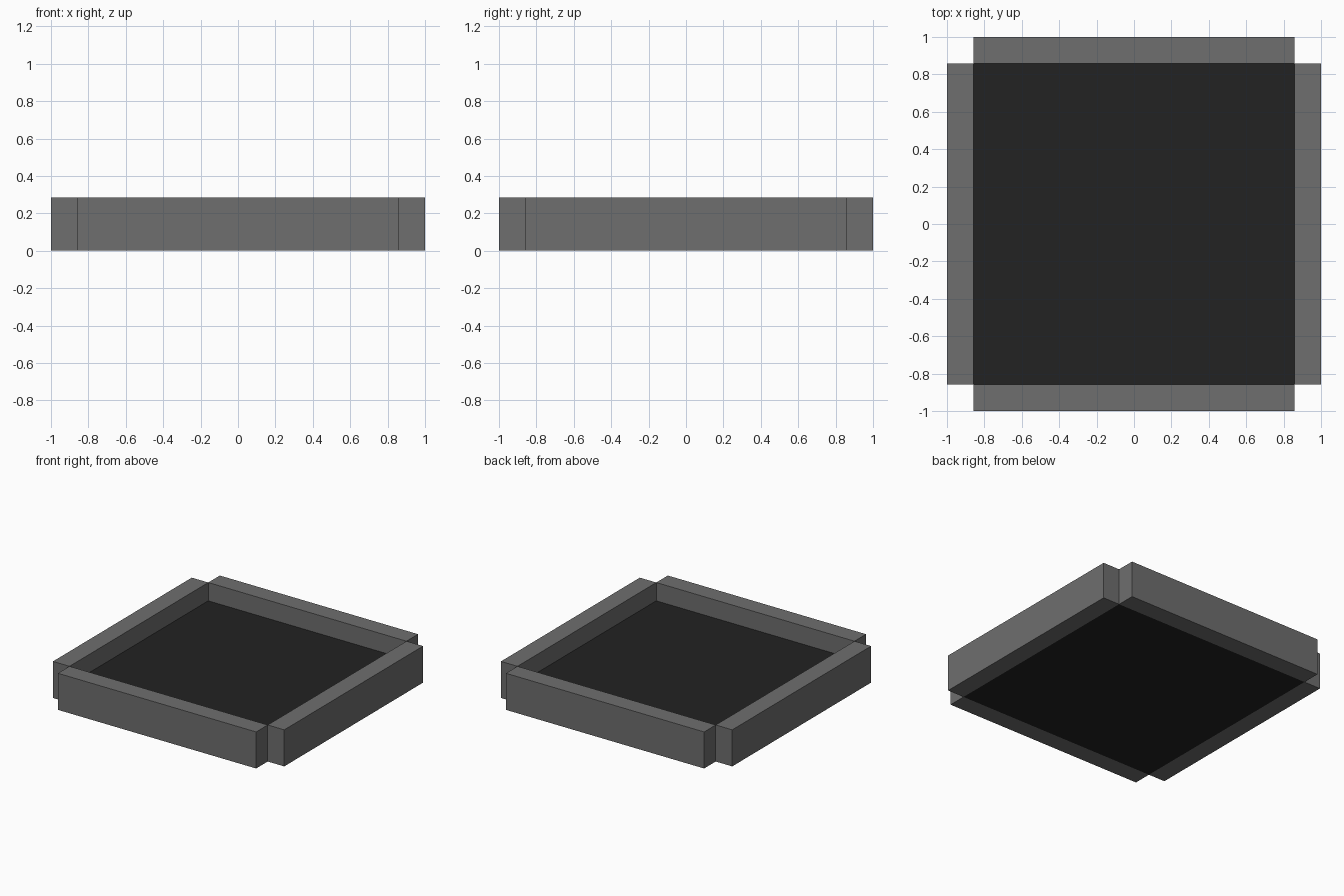
import bpy
import math
from mathutils import Matrix

cube = bpy.data.objects.get("Cube")
if cube:
    bpy.data.objects.remove(cube, do_unlink=True)

U = 1 / 7  # wall thickness; the tray is 14 units across


def make_material(name, rgb):
    mat = bpy.data.materials.new(name)
    mat.use_nodes = True
    mat.diffuse_color = (*rgb, 1)
    mat.node_tree.nodes["Principled BSDF"].inputs["Base Color"].default_value = (*rgb, 1)
    return mat


def box(name, size, centre, mat, turn=0):
    bpy.ops.mesh.primitive_cube_add(size=1)
    obj = bpy.context.object
    obj.name = name
    obj.data.transform(Matrix.Rotation(turn, 4, "Z")
                       @ Matrix.Translation(centre)
                       @ Matrix.Diagonal((*size, 1)))
    obj.data.materials.append(mat)
    return obj


grey = make_material("wall grey", (0.156, 0.156, 0.156))
dark = make_material("floor dark grey", (0.016, 0.016, 0.016))

# Floor slab, half the height of the walls
box("floor", (12 * U, 12 * U, U), (0, 0, U / 2), dark)

# Four walls around the floor, leaving the corners notched
for i, side in enumerate(("front", "left", "back", "right")):
    box(side + "_wall", (12 * U, U, 2 * U), (0, -6.5 * U, U), grey, i * math.pi / 2)
